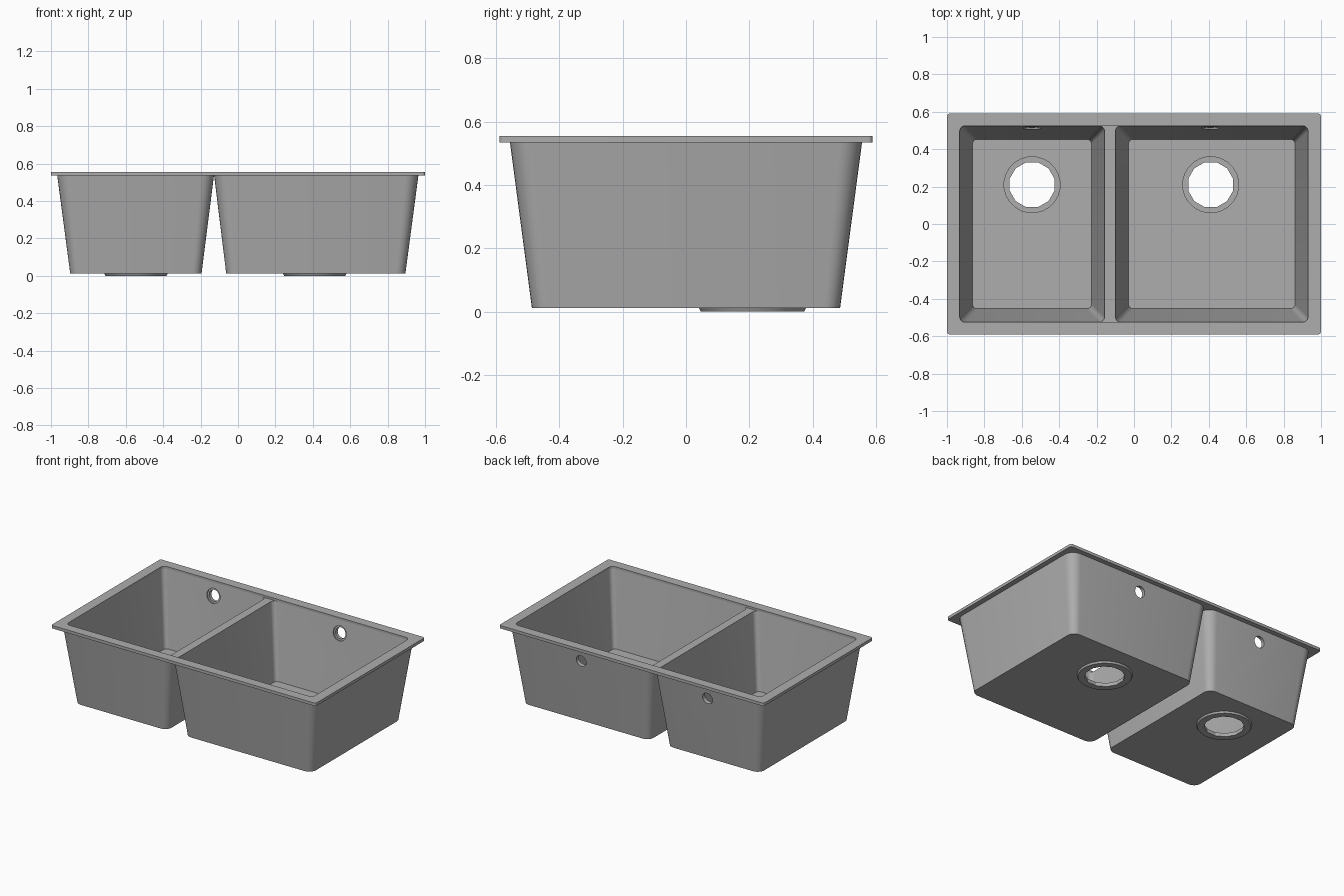
import bpy, bmesh, math
from mathutils import Matrix, Vector

cube = bpy.data.objects.get("Cube")
if cube:
    bpy.data.objects.remove(cube)

grey = bpy.data.materials.new("stone grey")
grey.use_nodes = True
COLOUR = (0.42, 0.42, 0.42, 1)
grey.diffuse_color = COLOUR
grey.node_tree.nodes["Principled BSDF"].inputs["Base Color"].default_value = COLOUR

TOP, RIM_BASE, LEDGE, FLOOR, BASE = 0.555, 0.535, 0.54, 0.035, 0.012


def rounded_rect(x0, x1, y0, y1, r, z, steps=6):
    """Counter-clockwise outline of a rectangle with round corners."""
    corners = [(x1 - r, y1 - r), (x0 + r, y1 - r), (x0 + r, y0 + r), (x1 - r, y0 + r)]
    return [Vector((cx + r * math.cos(a), cy + r * math.sin(a), z))
            for i, (cx, cy) in enumerate(corners)
            for a in [math.pi / 2 * (i + s / steps) for s in range(steps + 1)]]


def circle(r, z, sides):
    return [Vector((r * math.cos(a), r * math.sin(a), z))
            for a in [2 * math.pi * (i + 0.5) / sides for i in range(sides)]]


def loft(name, loops, matrix=None):
    """Closed solid through a stack of equal-length outlines, bottom to top."""
    bm = bmesh.new()
    rings = [[bm.verts.new(p) for p in loop] for loop in loops]
    n = len(rings[0])
    for a, b in zip(rings, rings[1:]):
        for i in range(n):
            j = (i + 1) % n
            bm.faces.new((a[i], a[j], b[j], b[i]))
    bm.faces.new(rings[0][::-1])
    bm.faces.new(rings[-1])
    if matrix:
        bm.transform(matrix)
    bmesh.ops.recalc_face_normals(bm, faces=bm.faces)
    mesh = bpy.data.meshes.new(name)
    bm.to_mesh(mesh)
    bm.free()
    mesh.materials.append(grey)
    obj = bpy.data.objects.new(name, mesh)
    bpy.context.collection.objects.link(obj)
    return obj


def activate(obj):
    bpy.ops.object.select_all(action='DESELECT')
    obj.select_set(True)
    bpy.context.view_layer.objects.active = obj


def cut(obj, cutter):
    activate(obj)
    mod = obj.modifiers.new("cut", 'BOOLEAN')
    mod.operation, mod.solver, mod.object = 'DIFFERENCE', 'EXACT', cutter
    bpy.ops.object.modifier_apply(modifier=mod.name)
    bpy.data.objects.remove(cutter)


def smooth(obj):
    activate(obj)
    bpy.ops.object.shade_smooth_by_angle(angle=math.radians(28))


# Flat rim with one large opening
rim = loft("rim", [rounded_rect(-1, 1, -0.59, 0.59, 0.015, z) for z in (RIM_BASE, TOP)])
cut(rim, loft("opening", [rounded_rect(-0.932, 0.93, -0.525, 0.525, 0.03, z)
                          for z in (RIM_BASE - 0.1, TOP + 0.1)]))
smooth(rim)

# Divider ledge, a little below the rim
smooth(loft("divider_top", [rounded_rect(-0.157, -0.1, -0.55, 0.55, 0.004, z)
                            for z in (LEDGE - 0.004, LEDGE + 0.001)]))


def build_bowl(side, outer_top, outer_base, inner_top, inner_base, drain_x):
    # Tapered shell
    bowl = loft(side + "_bowl", [rounded_rect(*outer_base, -0.487, 0.487, 0.05, BASE),
                                 rounded_rect(*outer_top, -0.557, 0.557, 0.07, LEDGE)])
    low = rounded_rect(*inner_base, -0.453, 0.453, 0.025, FLOOR)
    high = rounded_rect(*inner_top, -0.525, 0.525, 0.03, LEDGE)
    above = [h + (h - l) * 0.1 for l, h in zip(low, high)]
    cut(bowl, loft("hollow", [low, high, above]))

    # Drain seat in the floor
    drain = Matrix.Translation((drain_x, 0.21, 0))
    cut(bowl, loft("seat", [circle(0.15, z, 24) for z in (-0.1, 0.1)], drain))

    # Overflow hole with a shallow inner recess, square to the back wall
    tilt = Matrix.Rotation(-math.pi / 2 - math.atan(0.137), 4, 'X')
    wall = Matrix.Translation((drain_x, 0.513, 0.455)) @ tilt
    cut(bowl, loft("recess", [circle(0.05, z, 16) for z in (-0.05, 0.008)], wall))
    cut(bowl, loft("overflow", [circle(0.038, z, 16) for z in (-0.1, 0.1)], wall))
    smooth(bowl)

    # Drain flange under the floor
    flange = loft(side + "_drain_flange",
                  [circle(r, z, 24) for r, z in ((0.165, 0), (0.171, BASE + 0.0005),
                                                 (0.15, BASE + 0.0005), (0.15, 0.024))], drain)
    cut(flange, loft("bore", [circle(0.124, z, 12) for z in (-0.1, 0.1)], drain))
    smooth(flange)


build_bowl("right", (-0.967, -0.128), (-0.897, -0.195), (-0.932, -0.157), (-0.864, -0.227), -0.545)
build_bowl("left", (-0.128, 0.965), (-0.063, 0.895), (-0.1, 0.93), (-0.03, 0.861), 0.41)
